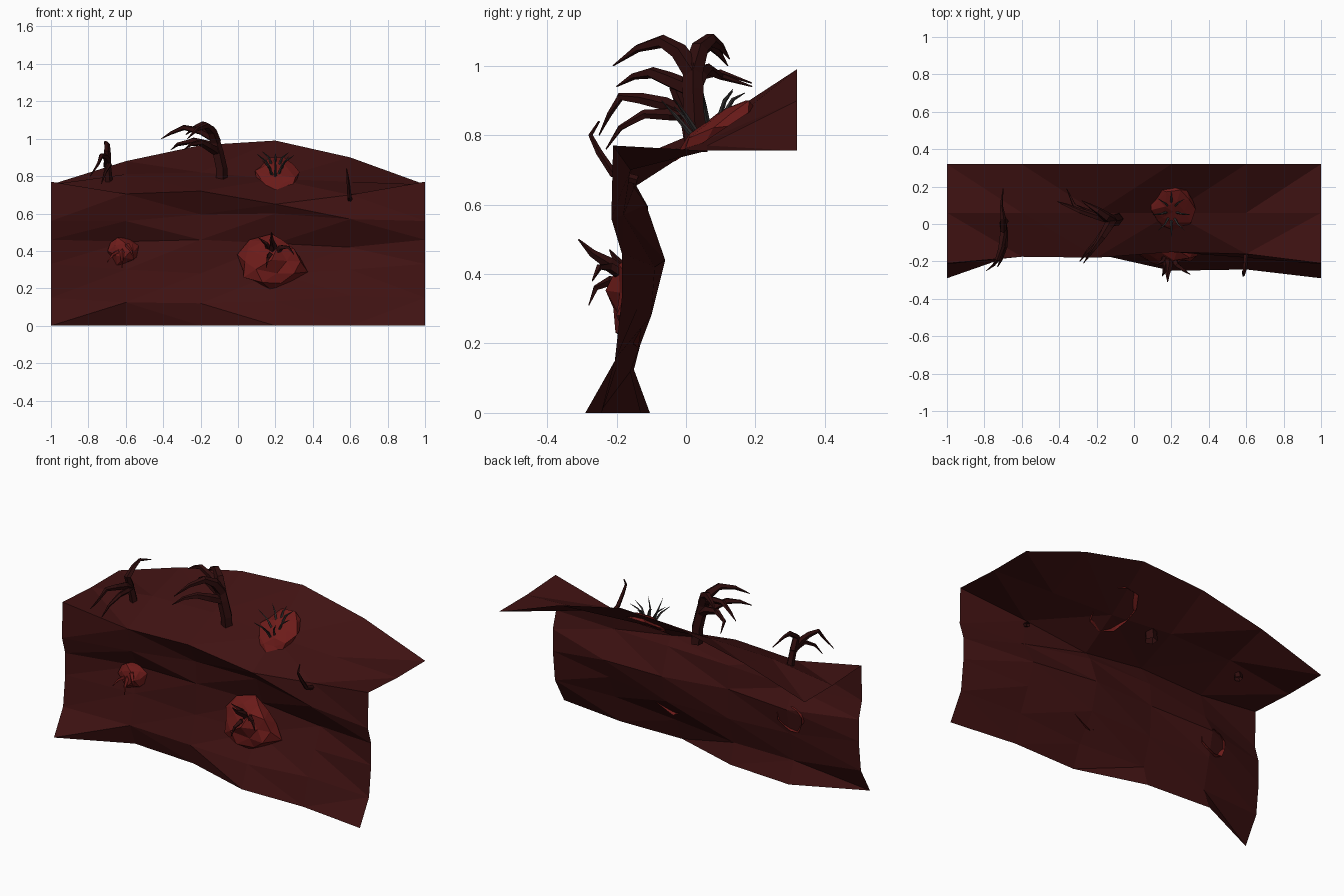
import bpy, bmesh, math, random
from mathutils import Vector

random.seed(4)


def mat(name, c):
    m = bpy.data.materials.new(name)
    m.diffuse_color = (*c, 1)
    return m


ROCK = mat("dark_red_ground", (0.05, 0.006, 0.006))
FLESH = mat("red_flesh", (0.15, 0.011, 0.010))
BARK = mat("dark_bark", (0.028, 0.004, 0.004))
THORN = mat("grey_thorn", (0.035, 0.03, 0.03))


def finish(bm, name, material):
    me = bpy.data.meshes.new(name)
    bm.to_mesh(me)
    bm.free()
    ob = bpy.data.objects.new(name, me)
    me.materials.append(material)
    bpy.context.collection.objects.link(ob)
    return ob


# Cliff sheet: one (y, z) profile per column, from foot to back edge
end = [(-.29, 0), (-.205, .15), (-.185, .33), (-.185, .46), (-.215, .56), (-.21, .77), (.06, .755), (.32, .755)]
columns = {
    -1.0: end,
    -0.6: [(-.104, 0), (-.15, .125), (-.11, .3), (-.08, .45), (-.14, .56), (-.175, .705), (.06, .81), (.32, .88)],
    -0.2: [(-.13, 0), (-.16, .12), (-.11, .28), (-.10, .46), (-.11, .595), (-.18, .72), (.06, .82), (.32, .965)],
    0.2: [(-.25, 0), (-.2, .13), (-.10, .28), (-.06, .44), (-.115, .6), (-.15, .65), (.06, .785), (.32, .99)],
    0.6: [(-.243, 0), (-.2, .16), (-.14, .3), (-.09, .42), (-.18, .57), (-.16, .70), (.06, .77), (.32, .90)],
    1.0: end}
bm = bmesh.new()
grid = [[bm.verts.new((x, y, z)) for y, z in prof] for x, prof in columns.items()]
for a, b in zip(grid, grid[1:]):
    for i in range(len(a) - 1):
        bm.faces.new((a[i], b[i], b[i + 1], a[i + 1]))
bmesh.ops.triangulate(bm, faces=bm.faces[:])
finish(bm, "cliff", ROCK)


# Fleshy lumps: open, rough half-spheres turned along a direction
def lump(name, centre, normal, rx, ry, h, sub=2, rough=.2):
    bm = bmesh.new()
    bmesh.ops.create_icosphere(bm, subdivisions=sub, radius=1)
    bmesh.ops.delete(bm, geom=[v for v in bm.verts if v.co.z < -.3], context='VERTS')
    n = Vector(normal).normalized()
    u = Vector((1, 0, 0))
    w = n.cross(u).normalized()
    for v in bm.verts:
        k = random.uniform(1 - rough, 1.1)
        j = random.uniform(1 - 2 * rough, 1.15)
        v.co = Vector(centre) + u * v.co.x * rx * k + w * v.co.y * ry * k + n * v.co.z * h * j
    finish(bm, name, FLESH)


lump("top_lump", (.21, .09, .805), (0, -.55, .83), .13, .14, .06)
lump("wall_lump", (.18, -.115, .335), (0, -1, .15), .19, .145, .13, 2, .2)
lump("small_lump", (-.62, -.09, .40), (0, -1, 0), .085, .085, .07, 2)


# Tapered crooked limbs
def limbs(name, paths, material, sides=5):
    bm = bmesh.new()
    for r0, r1, pts in paths:
        P = [Vector(p) for p in pts]
        rings = []
        for i, p in enumerate(P):
            t = (P[min(i + 1, len(P) - 1)] - P[max(i - 1, 0)]).normalized()
            q = Vector((0, 0, 1)).rotation_difference(t)
            r = r0 + (r1 - r0) * (i / (len(P) - 1)) ** 1.5
            rings.append([bm.verts.new(p + q @ Vector((r * math.cos(a), r * math.sin(a), 0)))
                          for a in (math.tau * k / sides for k in range(sides))])
        for a, b in zip(rings, rings[1:]):
            for k in range(sides):
                bm.faces.new((a[k], a[(k + 1) % sides], b[(k + 1) % sides], b[k]))
        bm.faces.new(rings[-1])
    finish(bm, name, material)


# Large claw tree
fork = (-.11, .02, .93)
limbs("large_tree", [
    (.034, .03, [(-.09, .03, .75), (-.09, .025, .84), fork, (-.13, .02, 1.0)]),
    (.03, .002, [(-.12, .02, .98), (-.15, .04, 1.05), (-.19, .07, 1.075), (-.24, .10, 1.055), (-.28, .125, 1.02)]),
    (.03, .002, [(-.12, .02, .98), (-.14, -.02, 1.04), (-.17, -.07, 1.07), (-.22, -.14, 1.05), (-.27, -.21, 1.0)]),
    (.026, .002, [fork, (-.16, -.05, .96), (-.2, -.1, .98), (-.25, -.15, .97), (-.29, -.2, .94)]),
    (.026, .002, [fork, (-.17, .04, .97), (-.24, .06, .99), (-.32, .1, .97), (-.36, .19, .94)]),
    (.022, .002, [(-.13, .02, 1.0), (-.2, .04, 1.04), (-.29, .07, 1.06), (-.36, .10, 1.03), (-.41, .12, 1.0)])], BARK)

# Small claw tree
fork = (-.7, 0, .86)
limbs("small_tree", [
    (.022, .02, [(-.69, .02, .75), (-.695, .01, .81), fork]),
    (.022, .002, [fork, (-.7, -.06, .89), (-.71, -.13, .905), (-.73, -.19, .91), (-.75, -.22, .86), (-.79, -.25, .80)]),
    (.02, .002, [fork, (-.69, -.05, .86), (-.69, -.12, .86), (-.71, -.19, .82), (-.73, -.23, .76)]),
    (.022, .002, [fork, (-.7, -.03, .93), (-.7, .03, .97), (-.71, .10, .98), (-.7, .19, .95)])], BARK)

# Lip thorn
limbs("lip_thorn", [
    (.014, .003, [(.6, -.14, .67), (.595, -.21, .69), (.59, -.25, .75), (.585, -.275, .80), (.58, -.25, .84)])], BARK)

# Thorns on the wall lumps
limbs("wall_lump_thorns", [
    (.022, .002, [(.18, -.16, .38), (.19, -.22, .43), (.18, -.27, .46), (.18, -.31, .50)]),
    (.018, .002, [(.2, -.16, .38), (.23, -.22, .42), (.27, -.25, .42), (.3, -.27, .38)]),
    (.018, .002, [(.17, -.16, .36), (.17, -.22, .38), (.16, -.26, .36), (.15, -.28, .31)]),
    (.016, .002, [(.17, -.16, .4), (.15, -.2, .44), (.11, -.22, .47)])], BARK, 4)
limbs("small_lump_thorns", [
    (.016, .002, [(-.62, -.11, .41), (-.62, -.15, .40), (-.62, -.17, .36), (-.62, -.175, .31)]),
    (.016, .002, [(-.62, -.11, .41), (-.64, -.14, .40), (-.67, -.16, .38), (-.7, -.17, .34)]),
    (.016, .002, [(-.61, -.11, .42), (-.59, -.15, .43), (-.57, -.17, .40), (-.56, -.175, .37)])], FLESH, 4)

# Ring of thin thorns on the top lump
thorns = []
for i in range(8):
    a = math.tau * i / 8
    c, s = math.cos(a), math.sin(a)
    h = random.uniform(.5, 1)
    thorns.append((.008, .001, [(.2 + .02 * c, .065 + .04 * s, .82 + .03 * s),
                                (.2 + .05 * c, .055 + .08 * s, .86 + .03 * s + .02 * h),
                                (.2 + .10 * c, .05 + .12 * s, .87 + .02 * s + .05 * h)]))
limbs("top_lump_thorns", thorns, THORN, 4)
